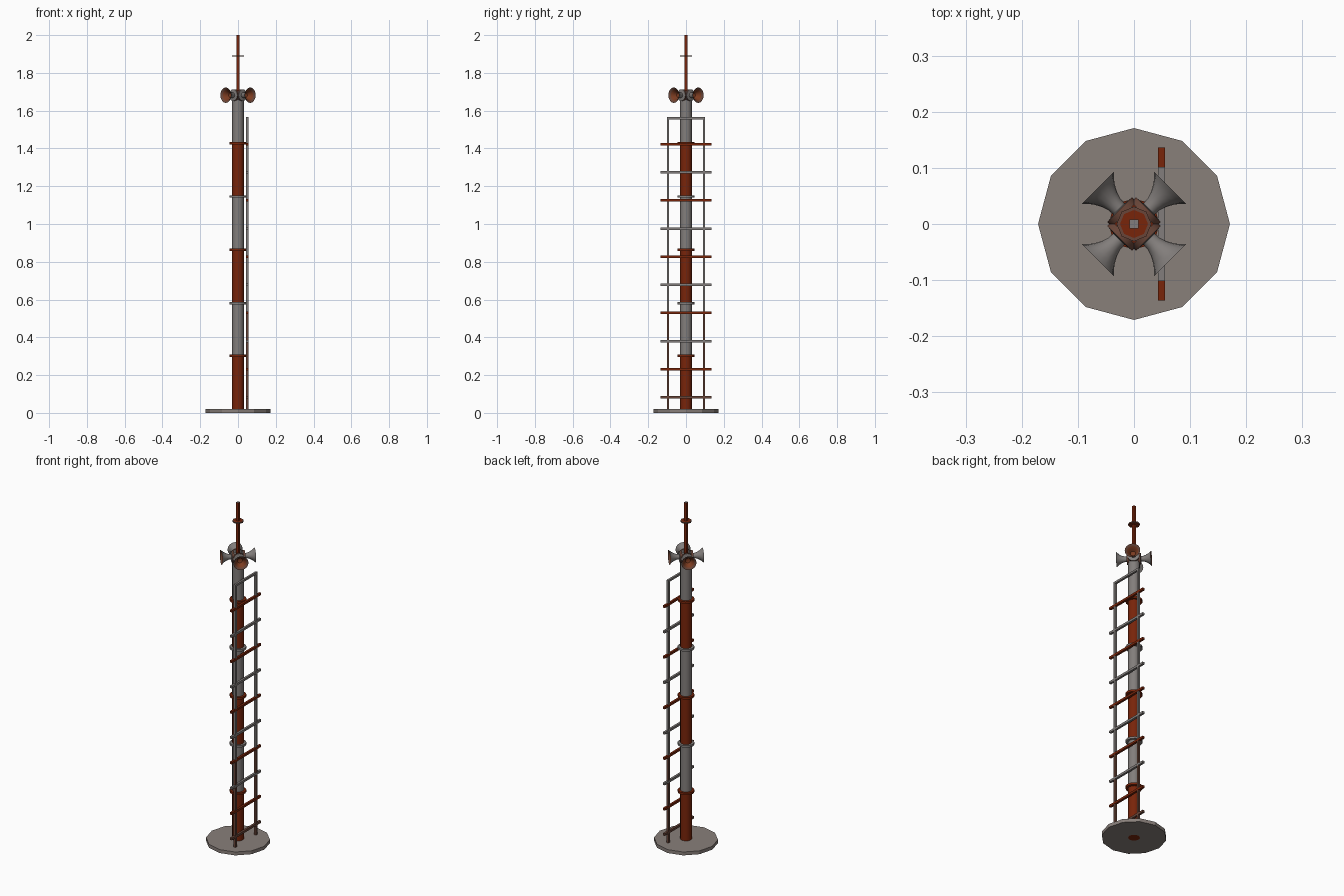
import bpy, bmesh, math
from mathutils import Matrix, Vector

if "Cube" in bpy.data.objects:
    bpy.data.objects.remove(bpy.data.objects["Cube"])


def mat(name, r, g, b):
    m = bpy.data.materials.new(name)
    m.diffuse_color = (r, g, b, 1)
    m.use_nodes = True
    m.node_tree.nodes["Principled BSDF"].inputs["Base Color"].default_value = m.diffuse_color
    return m


GREY = mat("worn grey", 0.225, 0.208, 0.20)
BASE = mat("base concrete", 0.25, 0.215, 0.195)
RED = mat("rust red", 0.19, 0.018, 0.003)
BROWN = mat("rusty brown", 0.14, 0.06, 0.04)
ORANGE = mat("horn inner rust", 0.20, 0.045, 0.015)


def lathe(name, profile, n, mats, matrix=Matrix(), rule=None, smooth=True, turn=0.0):
    """Revolve (radius, z) points about z; rule gives a material per ring."""
    bm = bmesh.new()
    rings = []
    for r, z in profile:
        if r < 1e-6:
            rings.append([bm.verts.new((0, 0, z))])
        else:
            rings.append([bm.verts.new((r * math.cos(turn + 2 * math.pi * i / n),
                                        r * math.sin(turn + 2 * math.pi * i / n), z))
                          for i in range(n)])
    for k, (a, b) in enumerate(zip(rings, rings[1:])):
        for i in range(n):
            j = (i + 1) % n
            if len(a) == 1:
                f = bm.faces.new((a[0], b[j], b[i]))
            elif len(b) == 1:
                f = bm.faces.new((a[i], a[j], b[0]))
            else:
                f = bm.faces.new((a[i], a[j], b[j], b[i]))
            f.material_index = rule(k) if rule else 0
    bmesh.ops.recalc_face_normals(bm, faces=bm.faces)
    bm.transform(matrix)
    me = bpy.data.meshes.new(name)
    bm.to_mesh(me)
    bm.free()
    for m in mats:
        me.materials.append(m)
    ob = bpy.data.objects.new(name, me)
    bpy.context.collection.objects.link(ob)
    if smooth:
        bpy.ops.object.select_all(action='DESELECT')
        ob.select_set(True)
        bpy.context.view_layer.objects.active = ob
        bpy.ops.object.shade_smooth_by_angle(angle=math.radians(40))
    return ob


def rod(name, p, q, r, m, cap=None):
    """Closed square bar between two points, with an optional end colour."""
    p, q = Vector(p), Vector(q)
    d = q - p
    mx = Matrix.Translation(p) @ d.to_track_quat('Z', 'Y').to_matrix().to_4x4()
    return lathe(name, [(0, 0), (r, 0), (r, d.length), (0, d.length)], 4, [m, cap or m], mx,
                 rule=lambda k: int(k == 2), smooth=False, turn=math.pi / 4)


# base plate, open where the mast passes through
R = 0.031
lathe("base_plate", [(R, 0), (0.171, 0), (0.171, 0.02), (R, 0.02)], 12, [BASE], smooth=False)

# striped mast, alternating red and grey
joints = [0.0, 0.302, 0.581, 0.864, 1.146, 1.428, 1.69]
lathe("mast", [(0, 0)] + [(R, z) for z in joints] + [(0, 1.69)], 12, [RED, GREY],
      rule=lambda k: 0 if k == 0 else (1 if k == 7 else (k - 1) % 2))

# joint flanges
for i, z in enumerate(joints[1:-1]):
    lathe("mast_flange", [(R, z - .006), (.045, z - .006), (.045, z + .006), (R, z + .006)],
          12, [(RED, GREY)[i % 2]])

# antenna with disc
rod("antenna", (0, 0, 1.68), (0, 0, 2.0), 0.011, RED, GREY)
lathe("antenna_disc", [(0, 1.886), (.031, 1.886), (.031, 1.893), (.025, 1.893), (0, 1.893)], 8,
      [RED, BROWN], rule=lambda k: int(k in (1, 2)), smooth=False)

# four loudspeaker horns with round drivers
horn = [(0, .024), (.031, .024), (.031, .036), (.014, .038), (.015, .050), (.019, .062),
        (.026, .075), (.034, .085), (.041, .091),
        (.038, .090), (.030, .083), (.021, .070), (.014, .056), (0, .050)]
for i in range(4):
    a = math.pi / 4 + i * math.pi / 2
    mx = (Matrix.Translation((0, 0, 1.682)) @ Matrix.Rotation(a, 4, 'Z')
          @ Matrix.Rotation(math.pi / 2, 4, 'Y'))
    lathe("horn_speaker", horn, 16, [GREY, BROWN, ORANGE], mx,
          rule=lambda k: 2 if k >= 10 else int(k in (1, 8, 9)))

# ladder rails, rusty near the ground
X = 0.049
for y in (-0.095, 0.095):
    rod("ladder_rail_lower", (X, y, 0.015), (X, y, 0.53), 0.0088, BROWN)
    rod("ladder_rail_upper", (X, y, 0.53), (X, y, 1.566), 0.0088, GREY)
rod("ladder_top_bar", (X, -0.095, 1.56), (X, 0.095, 1.56), 0.0085, GREY)

# ladder rungs, alternating colours
for i in range(10):
    z = 0.082 + i * 0.149
    rod("ladder_rung", (X, -0.136, z), (X, 0.136, z), 0.0092,
        BROWN if i == 0 else (GREY, RED)[i % 2])
